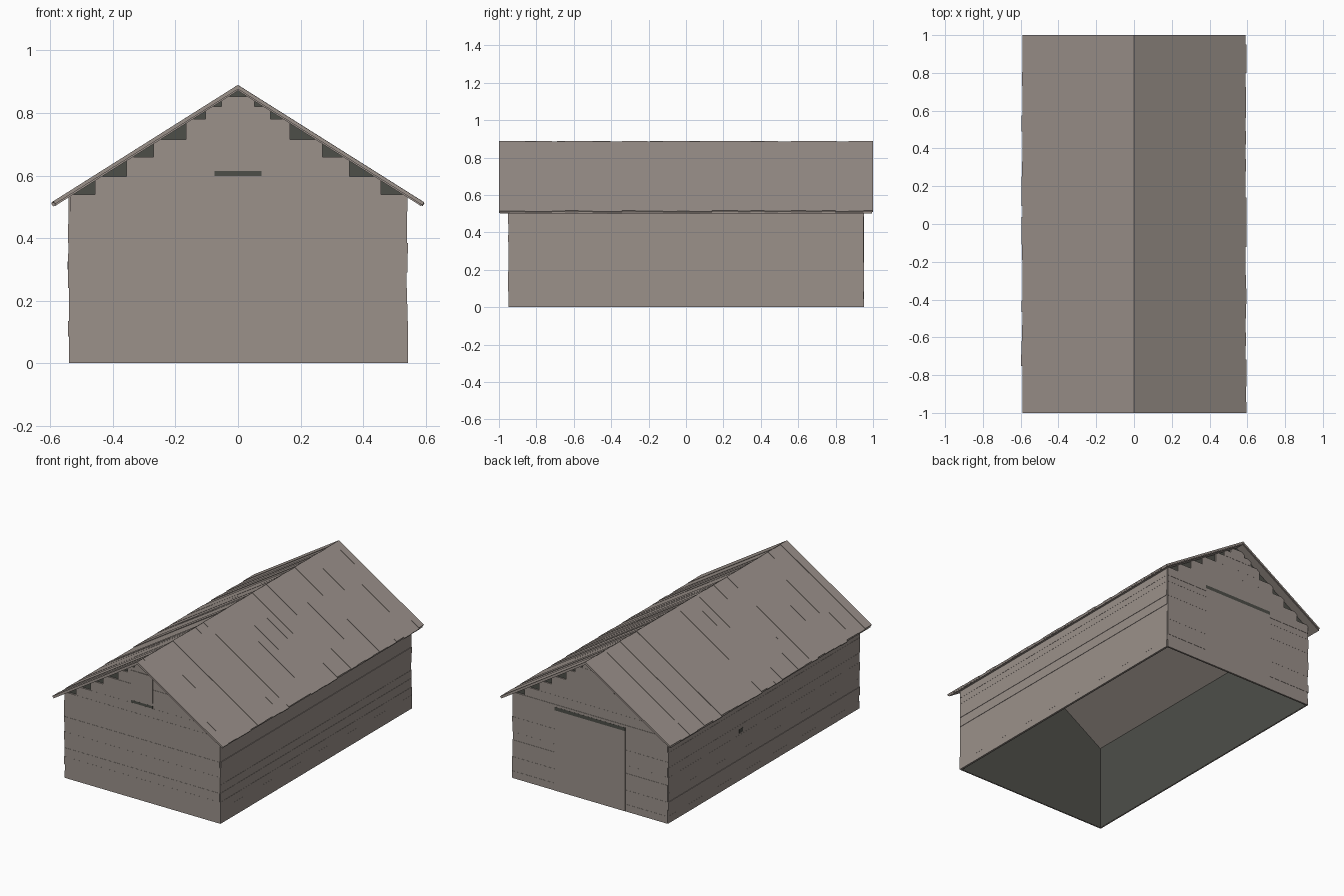
import bpy, bmesh, math, random

random.seed(4)
cube = bpy.data.objects.get("Cube")
if cube:
    bpy.data.objects.remove(cube, do_unlink=True)


def material(name, rgb):
    m = bpy.data.materials.new(name)
    m.use_nodes = True
    m.diffuse_color = (*rgb, 1)
    m.node_tree.nodes["Principled BSDF"].inputs["Base Color"].default_value = (*rgb, 1)
    return m


WOOD = material("weathered wood", (0.326, 0.282, 0.255))
DARK = material("dark lining", (0.075, 0.077, 0.066))

HX, HY = 0.53, 0.94          # lining half width and half length
RIDGE, EAVE_X, SLOPE = 0.885, 0.593, 0.63
SEAMS = [0, .045, .085, .135, .19, .24, .29, .35, .385, .445, .485, .54]
GABLE = [.54, .597, .66, .715, .78, .82, .852]


def finish(name, bm, mat):
    bmesh.ops.recalc_face_normals(bm, faces=bm.faces)
    me = bpy.data.meshes.new(name)
    bm.to_mesh(me)
    bm.free()
    me.materials.append(mat)
    ob = bpy.data.objects.new(name, me)
    bpy.context.collection.objects.link(ob)


def prism(bm, profile, y0, y1):
    """Extrude an x-z outline along y."""
    a = [bm.verts.new((x, y0, z)) for x, z in profile]
    b = [bm.verts.new((x, y1, z)) for x, z in profile]
    bm.faces.new(a)
    bm.faces.new(b[::-1])
    n = len(a)
    for i in range(n):
        bm.faces.new((a[i], b[i], b[(i + 1) % n], a[(i + 1) % n]))


def box(bm, x0, x1, y0, y1, z0, z1):
    prism(bm, [(x0, z0), (x1, z0), (x1, z1), (x0, z1)], y0, y1)


def end_box(bm, s, x0, x1, z0, z1, out):
    """Board on the front (s=-1) or back (s=1) wall."""
    y0, y1 = sorted((s * (HY + 0.001), s * (HY + out)))
    box(bm, x0, x1, y0, y1, z0, z1)


# Dark lining: end walls with gables and side walls, open below and above
bm = bmesh.new()
top = RIDGE - 0.011
eave = top - SLOPE * HX
ends = []
for y in (-HY, HY):
    ring = [bm.verts.new((x, y, z)) for x, z in
            [(-HX, 0), (HX, 0), (HX, eave), (0, top), (-HX, eave)]]
    bm.faces.new(ring)
    ends.append(ring)
for i, j in ((1, 2), (4, 0)):
    bm.faces.new((ends[0][i], ends[0][j], ends[1][j], ends[1][i]))
finish("wall_lining", bm, DARK)

# Long side walls
for s, name in ((-1, "right_wall_planks"), (1, "left_wall_planks")):
    bm = bmesh.new()
    for z0, z1 in zip(SEAMS, SEAMS[1:]):
        x0, x1 = sorted((s * (HX + 0.001), s * (HX + random.uniform(.009, .014))))
        box(bm, x0, x1, -HY - random.uniform(.006, .01), HY + random.uniform(.006, .01),
            z0, min(z1, 0.535))
    finish(name, bm, WOOD)

# End walls with stepped gable boards
DOOR, DOOR_TOP = 0.245, 0.503
for s, name in ((-1, "front_wall_planks"), (1, "back_wall_planks")):
    bm = bmesh.new()
    for z0, z1 in zip(SEAMS, SEAMS[1:]):
        out = random.uniform(.009, .012)
        if s > 0 and z1 < DOOR_TOP:
            for a, b in ((-.537, -DOOR), (DOOR, .537)):
                end_box(bm, s, a, b, z0, z1, out)
        else:
            end_box(bm, s, -.537, .537, z0, z1, out)
    for z0, z1 in zip(GABLE, GABLE[1:]):
        w = (RIDGE - z1) / SLOPE
        end_box(bm, s, -w, w, z0, z1, random.uniform(.009, .011))
    finish(name, bm, WOOD)

# Hayloft shutter on the front, with sill and shadow gap
bm = bmesh.new()
end_box(bm, -1, -.075, -.015, .63, .80, .0125)
end_box(bm, -1, -.015, .075, .63, .80, .0135)
end_box(bm, -1, -.075, .075, .614, .63, .012)
finish("loft_shutter", bm, WOOD)
bm = bmesh.new()
end_box(bm, -1, -.075, .075, .598, .614, .0125)
finish("loft_gap", bm, DARK)

# Large door on the back with a dark gap above
bm = bmesh.new()
end_box(bm, 1, -DOOR, DOOR, 0, DOOR_TOP, .0125)
finish("back_door", bm, WOOD)
bm = bmesh.new()
end_box(bm, 1, -DOOR, DOOR, DOOR_TOP, .525, .0125)
finish("back_door_gap", bm, DARK)

# Small gap in the right side wall
bm = bmesh.new()
box(bm, -HX - .0145, -HX - .001, .212, .248, .30, .325)
finish("side_wall_gap", bm, DARK)

# Roof: smooth underlay plus uneven boards running from ridge to eave
bm = bmesh.new()
for s in (-1, 1):
    x = EAVE_X - .008
    prism(bm, [(0, RIDGE - .002), (s * x, RIDGE - .002 - SLOPE * x),
               (s * x, RIDGE - .014 - SLOPE * x), (0, RIDGE - .014)], -.995, .995)
finish("roof_underlay", bm, WOOD)

for s, name in ((-1, "right_roof_boards"), (1, "left_roof_boards")):
    bm = bmesh.new()
    y = -1.0
    while y < 1.0:
        end = y + random.uniform(.055, .085)
        if end > .95:
            end = 1.0
        x = EAVE_X + random.uniform(-.004, .004)
        z = RIDGE + random.uniform(.001, .005)
        prism(bm, [(0, z), (s * x, z - SLOPE * x),
                   (s * (x - .006), z - SLOPE * x - .009), (0, RIDGE - .009)], y, end)
        y = end
    finish(name, bm, WOOD)
